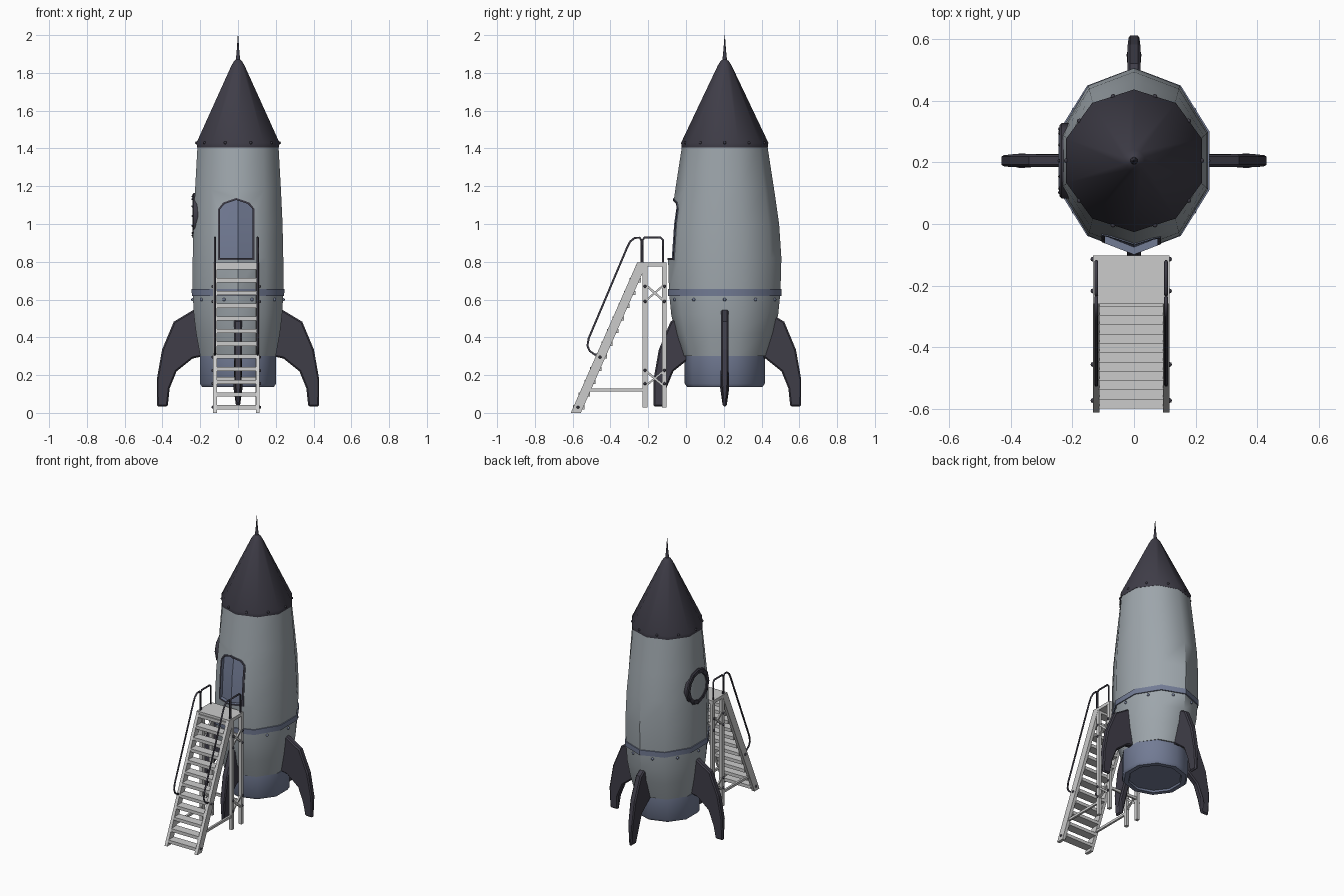
import bpy, bmesh
from math import sin, cos, pi, radians
from mathutils import Vector, Matrix

if "Cube" in bpy.data.objects:
    bpy.data.objects.remove(bpy.data.objects["Cube"])

CY = 0.205          # rocket axis in y
LX = -0.009         # ladder and door centre in x


def mat(name, c):
    m = bpy.data.materials.new(name)
    m.diffuse_color = (*c, 1)
    m.use_nodes = True
    m.node_tree.nodes["Principled BSDF"].inputs["Base Color"].default_value = m.diffuse_color
    return m


DARK = mat("dark", (0.05, 0.047, 0.065))
BLUE = mat("blue", (0.17, 0.2, 0.3))
HULL = mat("hull_grey", (0.34, 0.38, 0.41))


def finish(name, bm, m=None, angle=None):
    bmesh.ops.recalc_face_normals(bm, faces=bm.faces)
    me = bpy.data.meshes.new(name)
    bm.to_mesh(me)
    bm.free()
    if angle:
        me.shade_smooth()
        me.set_sharp_from_angle(angle=radians(angle))
    ob = bpy.data.objects.new(name, me)
    bpy.context.collection.objects.link(ob)
    if m:
        me.materials.append(m)
    return ob


def loft(name, rings, m=None, angle=None, caps=True):
    bm = bmesh.new()
    vs = [[bm.verts.new(p) for p in r] for r in rings]
    n = len(vs[0])
    for a, b in zip(vs, vs[1:]):
        for i in range(n):
            bm.faces.new((a[i], a[(i + 1) % n], b[(i + 1) % n], b[i]))
    if caps:
        bm.faces.new(vs[0])
        bm.faces.new(vs[-1])
    return finish(name, bm, m, angle)


def ring(z, rx, ry):
    """Ten-sided ring around the rocket axis, corners on +y and -y."""
    t = [pi / 2 + i * pi / 5 for i in range(10)]
    return [(rx * cos(a), CY + ry * sin(a), z) for a in t]


def box(bm, c, s):
    bmesh.ops.create_cube(bm, size=1, matrix=Matrix.Translation(c) @ Matrix.Diagonal((*s, 1)))


def beam(bm, a, b, w, t):
    a, b = Vector(a), Vector(b)
    rot = (b - a).to_track_quat('Z', 'X').to_matrix().to_4x4()
    bmesh.ops.create_cube(bm, size=1, matrix=Matrix.Translation((a + b) / 2) @ rot
                          @ Matrix.Diagonal((w, t, (b - a).length, 1)))


def studs(name, pts, r, m=None):
    bm = bmesh.new()
    for p in pts:
        bmesh.ops.create_uvsphere(bm, u_segments=8, v_segments=6, radius=r, matrix=Matrix.Translation(p))
    return finish(name, bm, m, 60)


def boolean(ob, cutter, op):
    md = ob.modifiers.new(op.lower(), 'BOOLEAN')
    md.object, md.operation, md.solver = cutter, op, 'EXACT'
    md.material_mode = 'TRANSFER'


# Hull, with shrunken and swollen copies for the door and its frame
PROFILE = [(0.30, 0.21, 0.222), (0.42, 0.233, 0.26), (0.52, 0.246, 0.283), (0.64, 0.252, 0.295),
           (0.82, 0.252, 0.30), (1.0, 0.248, 0.288), (1.18, 0.239, 0.262), (1.42, 0.225, 0.225)]


def hull_shape(name, d, m):
    return loft(name, [ring(z, rx + d, ry + d) for z, rx, ry in PROFILE], m, 40)


def arch(name, g):
    half = [(0.09 + g, 0.815 - g), (0.09 + g, 1.08), (0.065 + g * .8, 1.11 + g * .6), (0, 1.132 + g)]
    pts = half + [(-x, z) for x, z in half[2::-1]]
    ob = loft(name, [[(LX + x, y, z) for x, z in pts] for y in (-0.3, 0.08)], BLUE)
    ob.hide_render = True
    ob.display_type = 'WIRE'
    return ob


outer, inner = arch("door_cutter_outer", 0.006), arch("door_cutter_inner", -0.005)
hull = hull_shape("hull", 0, HULL)
boolean(hull, outer, 'DIFFERENCE')
door = hull_shape("door", -0.02, BLUE)
boolean(door, outer, 'INTERSECT')
frame = hull_shape("door_frame", 0.004, DARK)
boolean(frame, outer, 'INTERSECT')
boolean(frame, inner, 'DIFFERENCE')

# Belt, engine skirt, nose
loft("belt", [ring(z, 0.252 + d, 0.295 + d) for z, d in
              ((0.618, -0.01), (0.62, 0.005), (0.655, 0.006), (0.657, -0.01))], BLUE, 40)
loft("engine_skirt", [ring(z, r, r) for z, r in
                      ((0.31, 0.2), (0.30, 0.212), (0.155, 0.212), (0.138, 0.2), (0.138, 0.17), (0.15, 0.165))],
     BLUE, 40)
loft("nose_cone", [ring(z, r, r) for z, r in
                   ((1.405, 0.2), (1.405, 0.228), (1.43, 0.231), (1.84, 0.036), (1.862, 0.022),
                    (1.87, 0.012), (1.92, 0.007), (2.0, 0.001))], DARK, 40)

# Rivets in the middle of each hull facet
mid = [i * pi / 5 for i in range(10)]
studs("hull_rivets", [(0.239 * cos(a), CY + 0.278 * sin(a), 0.6) for a in mid], 0.009, BLUE)
studs("nose_rivets", [(0.219 * cos(a), CY + 0.219 * sin(a), 1.43) for a in mid], 0.008, DARK)

# Fins: tapered, bevelled blades turned around the axis
FIN = [(0.18, 0.57), (0.24, 0.543), (0.34, 0.483), (0.402, 0.335), (0.43, 0.177), (0.43, 0.033),
       (0.372, 0.033), (0.362, 0.13), (0.325, 0.22), (0.24, 0.288), (0.16, 0.305)]
for name, ang, off in (("right_fin", 0, 0), ("back_fin", 90, -0.025),
                       ("left_fin", 180, 0), ("front_fin", 270, -0.053)):
    sides = [[(r + off, s * (0.021 if z > 0.1 else 0.01), z) for r, z in FIN] for s in (-1, 1)]
    fin = loft(name, sides, DARK)
    fin.rotation_euler.z = radians(ang)
    fin.location.y = CY
    bv = fin.modifiers.new("bevel", 'BEVEL')
    bv.width, bv.segments, bv.limit_method = 0.008, 1, 'ANGLE'
    bv.angle_limit = radians(50)


# Round window on the left side
def disc(x, r):
    return [(x, CY + r * cos(i * pi / 6), 1.042 + r * sin(i * pi / 6)) for i in range(12)]


loft("window_ring", [disc(x, r) for x, r in ((-0.19, 0.115), (-0.205, 0.122), (-0.235, 0.122), (-0.241, 0.115),
                                             (-0.241, 0.09), (-0.222, 0.086))], DARK, 35, False)
loft("window_glass", [disc(-0.2, 0.09), disc(-0.228, 0.09)], BLUE)
studs("window_rivets", disc(-0.24, 0.103), 0.006, DARK)

# Ladder: stringers
for s, side in ((-1, "left"), (1, "right")):
    prof = [(-0.61, 0), (-0.557, 0), (-0.208, 0.79), (-0.261, 0.79)]
    loft(side + "_stringer", [[(LX + s * x, y, z) for y, z in prof] for x in (0.103, 0.124)])

# Treads and platform
bm = bmesh.new()
for i in range(12):
    z = 0.03 + i * 0.0672
    box(bm, (LX, -0.582 + z * 0.4475, z), (0.208, 0.06, 0.022))
finish("treads", bm)
bm = bmesh.new()
box(bm, (LX, -0.181, 0.785), (0.248, 0.158, 0.022))
finish("platform", bm)

# Legs and braces
bm = bmesh.new()
for x in (LX - 0.112, LX + 0.112):
    for y in (-0.217, -0.114):
        box(bm, (x, y, 0.405), (0.022, 0.024, 0.755))
    for lo, hi in ((0.59, 0.68), (0.14, 0.225)):
        beam(bm, (x, -0.217, lo), (x, -0.114, hi), 0.01, 0.012)
        beam(bm, (x, -0.217, hi), (x, -0.114, lo), 0.012, 0.01)
    box(bm, (x, -0.37, 0.12), (0.014, 0.3, 0.016))
for z in (0.18, 0.63):
    box(bm, (LX, -0.114, z), (0.22, 0.012, 0.018))
finish("legs_and_braces", bm)

# Bolts on both outer sides
spots = [(-0.572, 0.03), (-0.455, 0.295)] + [(y, z) for y in (-0.217, -0.114) for z in (0.155, 0.225, 0.59, 0.67)]
studs("ladder_bolts", [(LX + s * 0.124, y, z) for s in (-1, 1) for y, z in spots], 0.008, DARK)


# Handrails as bent tubes
def tube(name, pts):
    cu = bpy.data.curves.new(name, 'CURVE')
    cu.dimensions, cu.bevel_depth, cu.bevel_resolution = '3D', 0.006, 1
    cu.use_fill_caps = True
    sp = cu.splines.new('POLY')
    sp.points.add(len(pts) - 1)
    for p, c in zip(sp.points, pts):
        p.co = (*c, 1)
    cu.materials.append(DARK)
    bpy.context.collection.objects.link(bpy.data.objects.new(name, cu))


LONG = [(-0.455, 0.305), (-0.485, 0.31), (-0.51, 0.328), (-0.522, 0.355), (-0.515, 0.395),
        (-0.312, 0.875), (-0.295, 0.908), (-0.272, 0.926), (-0.245, 0.928), (-0.237, 0.915), (-0.237, 0.785)]
SHORT = [(-0.23, 0.785), (-0.23, 0.915), (-0.22, 0.928), (-0.135, 0.928), (-0.122, 0.915), (-0.122, 0.785)]
for s, side in ((-1, "left"), (1, "right")):
    for part, path in (("stair_rail", LONG), ("platform_rail", SHORT)):
        tube(f"{side}_{part}", [(LX + s * 0.113, y, z) for y, z in path])
